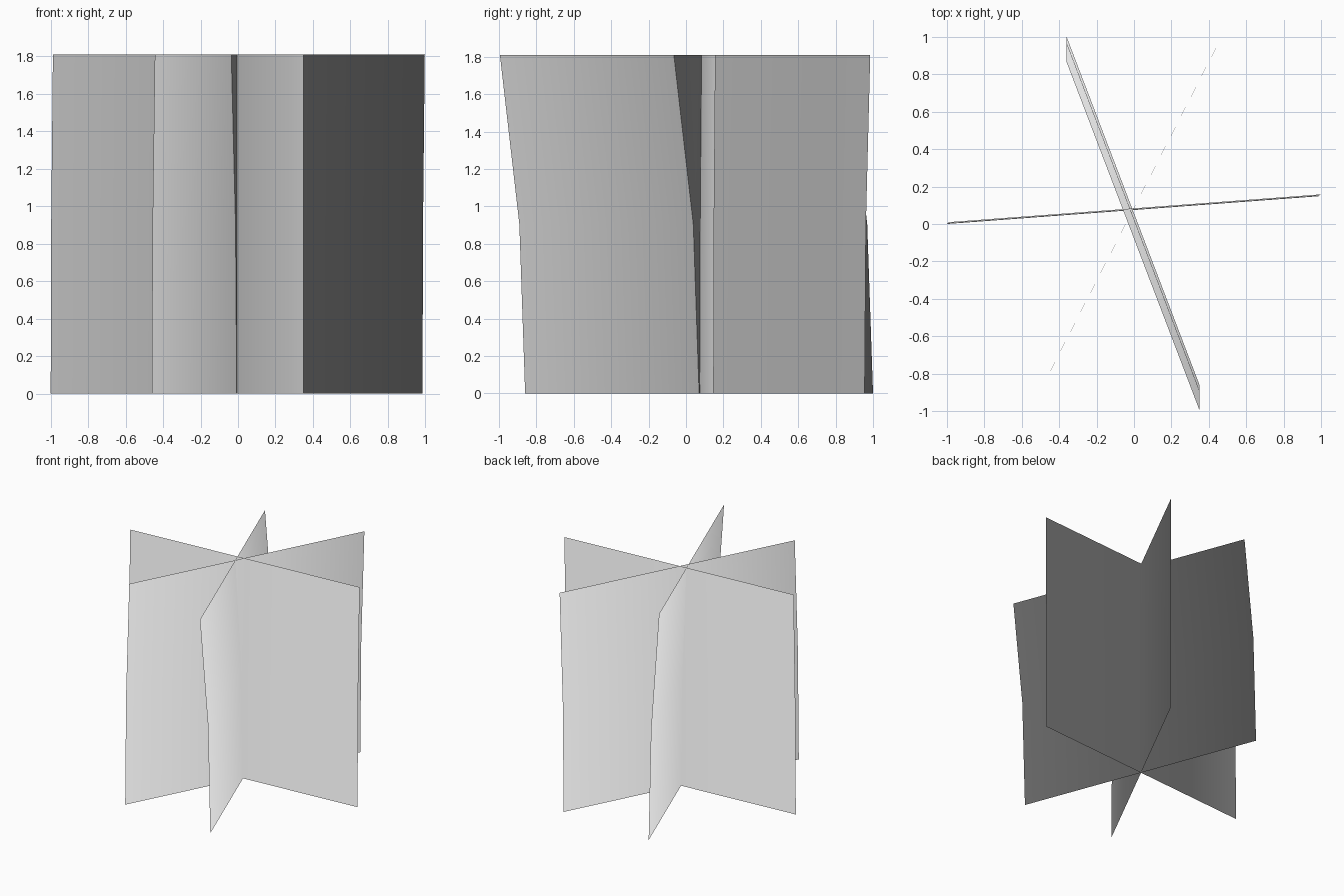
import bpy
from mathutils import Vector

if "Cube" in bpy.data.objects:
    bpy.data.objects.remove(bpy.data.objects["Cube"])

HEIGHT = 1.81

mat = bpy.data.materials.new("plain_grey")
mat.diffuse_color = (0.8, 0.8, 0.8, 1)
mat.use_nodes = True
mat.node_tree.nodes["Principled BSDF"].inputs["Base Color"].default_value = mat.diffuse_color


def card(name, start, end, lean):
    """Upright foliage card: 2 columns, 2 rows, leaning more towards the top."""
    a, b, lean = Vector(start), Vector(end), Vector(lean)
    verts = []
    for height, bend in ((0, 0), (0.5, 0.23), (1, 1)):
        for t in (0, 0.5, 1):
            p = a.lerp(b, t) + lean * bend
            verts.append((p.x, p.y, height * HEIGHT))
    faces = [(r + c, r + c + 1, r + c + 4, r + c + 3)
             for r in (0, 3) for c in (0, 1)]
    mesh = bpy.data.meshes.new(name)
    mesh.from_pydata(verts, [], faces)
    mesh.materials.append(mat)
    for poly in mesh.polygons:
        poly.use_smooth = True
    mesh.update()
    # foliage-style soft normals: upwards, tilting away from the cluster centre
    mid = a.lerp(b, 0.5)
    normals = []
    for i in range(9):
        out = (a.lerp(b, (i % 3) / 2) - mid) * 0.3
        normals.append(Vector((out.x, out.y, 1)).normalized())
    mesh.normals_split_custom_set_from_vertices(normals)
    obj = bpy.data.objects.new(name, mesh)
    bpy.context.collection.objects.link(obj)
    return obj


# Three crossed cards
card("wide_card", (-1.0, 0.0), (0.985, 0.148), (0.012, 0.01))
card("diagonal_card", (-0.46, -0.81), (0.445, 0.955), (0.016, 0.03))
card("leaning_card", (0.35, -0.86), (-0.36, 1.0), (0.0, -0.135))
